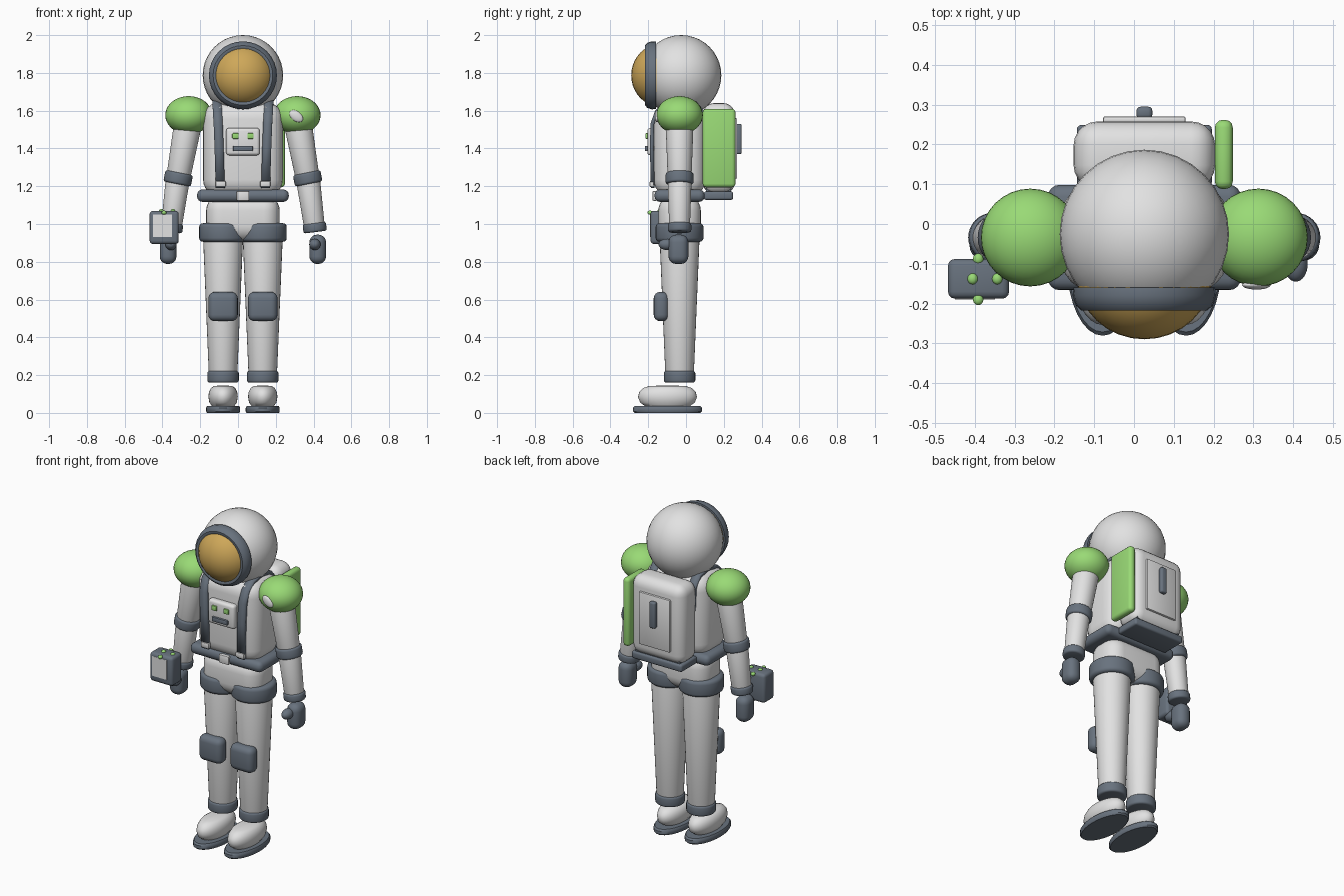
import bpy, bmesh, math
from mathutils import Matrix, Vector

cube = bpy.data.objects.get("Cube")
if cube:
    bpy.data.objects.remove(cube)

CX, CY = 0.026, -0.034   # body axis


def material(name, rgb):
    m = bpy.data.materials.new(name)
    m.use_nodes = True
    m.diffuse_color = (*rgb, 1)
    m.node_tree.nodes["Principled BSDF"].inputs["Base Color"].default_value = (*rgb, 1)
    return m


WHITE = material("suit white", (0.76, 0.76, 0.76))
DARK = material("slate grey", (0.14, 0.17, 0.21))
GREEN = material("bright green", (0.32, 0.70, 0.18))
GOLD = material("visor gold", (0.62, 0.39, 0.10))


def finish(name, bm, mat, loc=(0, 0, 0), rot=None):
    bmesh.ops.recalc_face_normals(bm, faces=bm.faces)
    mesh = bpy.data.meshes.new(name)
    bm.to_mesh(mesh)
    bm.free()
    mesh.materials.append(mat)
    mesh.shade_smooth()
    mesh.set_sharp_from_angle(angle=math.radians(40))
    ob = bpy.data.objects.new(name, mesh)
    ob.location = loc
    if rot:
        ob.rotation_euler = rot
    bpy.context.collection.objects.link(ob)
    return ob


def bevel(bm, edges, width, segments):
    bmesh.ops.bevel(bm, geom=edges, offset=width, segments=segments,
                    profile=0.5, affect='EDGES', clamp_overlap=True)


def box(name, mat, loc, size, width=0.0, segments=4, rot=None):
    bm = bmesh.new()
    bmesh.ops.create_cube(bm, size=1)
    bmesh.ops.scale(bm, vec=size, verts=bm.verts)
    if width:
        bevel(bm, bm.edges[:], width, segments)
    return finish(name, bm, mat, loc, rot)


def ball(name, mat, loc, radii, rot=None):
    bm = bmesh.new()
    bmesh.ops.create_uvsphere(bm, u_segments=32, v_segments=20, radius=1)
    bmesh.ops.scale(bm, vec=radii, verts=bm.verts)
    return finish(name, bm, mat, loc, rot)


def tube(name, mat, a, b, ra, rb, width=0.012):
    """Tapered, round-edged cylinder from a to b."""
    a, b = Vector(a), Vector(b)
    bm = bmesh.new()
    bmesh.ops.create_cone(bm, cap_ends=True, segments=32, radius1=ra, radius2=rb,
                          depth=(b - a).length)
    rims = [e for e in bm.edges if any(len(f.verts) > 4 for f in e.link_faces)]
    bevel(bm, rims, width, 3)
    turn = Vector((0, 0, 1)).rotation_difference(b - a).to_matrix().to_4x4()
    bmesh.ops.transform(bm, matrix=turn, verts=bm.verts)
    return finish(name, bm, mat, (a + b) / 2)


def lathe(name, mat, loc, profile, scale, rot=None):
    """Spin a closed (radius, height) profile around z, then stretch it."""
    bm = bmesh.new()
    vs = [bm.verts.new((r, 0, z)) for r, z in profile]
    edges = [bm.edges.new((vs[i], vs[i + 1])) for i in range(len(vs) - 1)]
    bmesh.ops.spin(bm, geom=vs + edges, cent=(0, 0, 0), axis=(0, 0, 1),
                   angle=math.tau, steps=32)
    bmesh.ops.remove_doubles(bm, verts=bm.verts, dist=1e-5)
    bmesh.ops.scale(bm, vec=scale, verts=bm.verts)
    return finish(name, bm, mat, loc, rot)


def strap(name, mat, path, width, thickness):
    """Flat ribbon along a path of centre points."""
    bm = bmesh.new()
    rows = [[bm.verts.new((x + d, y, z)) for d in (-width / 2, width / 2)]
            for x, y, z in path]
    for p, q in zip(rows, rows[1:]):
        bm.faces.new((p[0], p[1], q[1], q[0]))
    ob = finish(name, bm, mat)
    mod = ob.modifiers.new("thickness", 'SOLIDIFY')
    mod.thickness = thickness
    mod.offset = 0


# Helmet, visor and visor rim
ball("helmet", WHITE, (CX, -0.026, 1.787), (0.213, 0.213, 0.213))
ball("visor", GOLD, (CX, -0.13, 1.787), (0.17, 0.16, 0.168))
lathe("visor_rim", DARK, (CX, -0.19, 1.787),
      [(0.135, -0.03), (0.178, -0.03), (0.18, -0.01), (0.172, 0.015),
       (0.158, 0.028), (0.146, 0.028), (0.135, 0.02), (0.135, -0.03)],
      (1, 1, 1), (math.pi / 2, 0, 0))

# Torso, pelvis and belt
box("torso", WHITE, (CX, CY, 1.395), (0.422, 0.275, 0.5), 0.09, 6)
box("pelvis", WHITE, (CX, CY, 1.03), (0.39, 0.225, 0.25), 0.085, 6)
box("belt", DARK, (CX, CY, 1.15), (0.486, 0.265, 0.066), 0.03, 4)
box("belt_buckle", WHITE, (CX, -0.165, 1.149), (0.066, 0.025, 0.052), 0.006, 2)

# Chest control panel
box("chest_panel", WHITE, (CX, -0.18, 1.436), (0.178, 0.05, 0.145), 0.016, 3)
for s in (-1, 1):
    box("panel_light", GREEN, (CX + s * 0.04, -0.207, 1.466), (0.034, 0.016, 0.03), 0.005, 2)
box("panel_slot", DARK, (CX, -0.208, 1.4), (0.105, 0.02, 0.028), 0.005, 2)

# Backpack with base tray, hatch, handle and side panel
box("backpack", WHITE, (CX, 0.173, 1.4), (0.356, 0.17, 0.48), 0.06, 5)
box("backpack_base", DARK, (CX, 0.172, 1.15), (0.34, 0.155, 0.045), 0.012, 3)
box("backpack_base_neck", DARK, (CX, 0.172, 1.175), (0.3, 0.13, 0.03))
box("backpack_hatch", WHITE, (CX, 0.262, 1.4), (0.208, 0.018, 0.32), 0.006, 2)
box("backpack_handle", DARK, (CX, 0.28, 1.45), (0.04, 0.03, 0.16), 0.01, 3)
box("side_panel", GREEN, (0.226, 0.175, 1.402), (0.045, 0.174, 0.415), 0.019, 3)

for s, side in ((1, "left"), (-1, "right")):
    def at(dx, y, z):
        return (CX + s * dx, y, z)

    # Shoulder straps and clips
    strap(side + "_strap", DARK,
          [at(0.12, -0.176, 1.19), at(0.126, -0.181, 1.4), at(0.131, -0.178, 1.53),
           at(0.135, -0.155, 1.595), at(0.137, -0.11, 1.638), at(0.137, -0.03, 1.655),
           at(0.137, 0.05, 1.64), at(0.137, 0.1, 1.58), at(0.137, 0.11, 1.45)],
          0.048, 0.02)
    box(side + "_strap_clip", WHITE, at(0.118, -0.18, 1.212), (0.055, 0.025, 0.032), 0.006, 2)

    # Arm
    ball(side + "_shoulder_pad", GREEN, at(0.287, CY, 1.576), (0.124, 0.123, 0.101))
    tube(side + "_upper_arm", WHITE, at(0.284, CY, 1.57), at(0.343, CY, 1.24), 0.075, 0.063)
    tube(side + "_forearm", WHITE, at(0.343, CY, 1.25), at(0.382, CY, 0.96), 0.064, 0.054)
    tube(side + "_elbow_band", DARK, at(0.337, CY, 1.272), at(0.349, CY, 1.212), 0.074, 0.074)
    tube(side + "_wrist_cuff", DARK, at(0.377, CY, 1.005), at(0.383, CY, 0.957), 0.062, 0.062)
    box(side + "_hand", DARK, at(0.396, -0.04, 0.866), (0.088, 0.105, 0.155), 0.04, 5)
    ball(side + "_thumb", DARK, at(0.381, -0.1, 0.892), (0.03, 0.045, 0.03))

    # Leg
    leg = 0.105
    tube(side + "_hip_band", DARK, at(leg, CY, 0.906), at(leg, CY, 1.004), 0.127, 0.127, 0.02)
    tube(side + "_leg", WHITE, at(leg, CY, 0.17), at(leg, CY, 0.98), 0.074, 0.108)
    box(side + "_knee_pad", DARK, at(leg, -0.131, 0.563), (0.156, 0.08, 0.155), 0.034, 4)
    tube(side + "_ankle_cuff", DARK, at(leg, CY, 0.16), at(leg, CY, 0.222), 0.083, 0.083)

    # Boot
    lathe(side + "_boot", WHITE, at(leg, -0.098, 0),
          [(0, 0.03), (0.75, 0.035), (0.93, 0.055), (1, 0.085), (0.96, 0.11),
           (0.82, 0.132), (0.6, 0.143), (0, 0.145)], (0.078, 0.156, 1))
    lathe(side + "_sole", DARK, at(leg, -0.098, 0),
          [(0, 0), (0.95, 0), (1, 0.008), (1, 0.027), (0.95, 0.036), (0, 0.036)],
          (0.09, 0.183, 1))

# Badge on the left shoulder
ball("shoulder_badge", WHITE, (0.308, -0.153, 1.571), (0.041, 0.012, 0.026),
     (0, math.radians(38), 0))

# Handheld scanner with screen plate and indicator lights
box("scanner", DARK, (-0.391, -0.138, 0.982), (0.154, 0.1, 0.176), 0.018, 3)
box("scanner_screen", WHITE, (-0.4, -0.1875, 0.99), (0.1, 0.004, 0.12))
for x, y, z in ((-0.406, -0.138, 1.068), (-0.344, -0.138, 1.068),
                (-0.392, -0.19, 1.06), (-0.392, -0.088, 1.06)):
    ball("scanner_light", GREEN, (x, y, z), (0.013, 0.014, 0.011))
